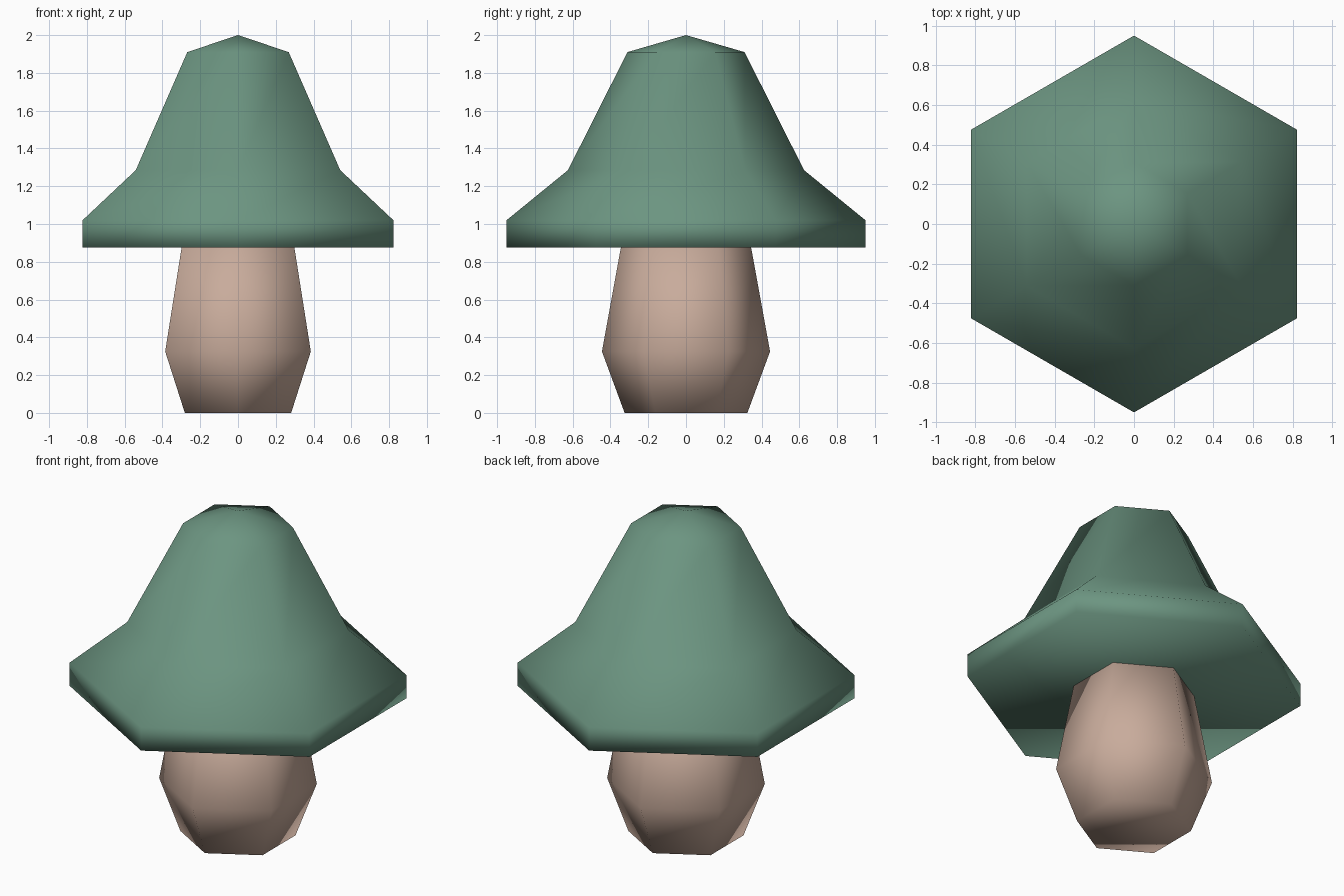
import bpy, bmesh, math

if "Cube" in bpy.data.objects:
    bpy.data.objects.remove(bpy.data.objects["Cube"])


def material(name, rgb):
    m = bpy.data.materials.new(name)
    m.diffuse_color = (*rgb, 1)
    m.use_nodes = True
    m.node_tree.nodes["Principled BSDF"].inputs["Base Color"].default_value = m.diffuse_color
    return m


def lathe(name, profile, mat, apex=None, sides=6):
    """Stack of hexagonal rings (radius, z) with a corner on +y, closed at both ends."""
    bm = bmesh.new()
    rings = []
    for r, z in profile:
        rings.append([bm.verts.new((r * math.sin(-2 * math.pi * i / sides),
                                    r * math.cos(2 * math.pi * i / sides), z))
                      for i in range(sides)])
    for a, b in zip(rings, rings[1:]):
        for i in range(sides):
            j = (i + 1) % sides
            bm.faces.new((a[i], a[j], b[j], b[i]))
    bm.faces.new(rings[0][::-1])
    if apex is None:
        bm.faces.new(rings[-1])
    else:
        tip = bm.verts.new((0, 0, apex))
        for i in range(sides):
            bm.faces.new((rings[-1][i], rings[-1][(i + 1) % sides], tip))
    bmesh.ops.recalc_face_normals(bm, faces=bm.faces)
    for f in bm.faces:
        f.smooth = True
    me = bpy.data.meshes.new(name)
    bm.to_mesh(me)
    bm.free()
    me.materials.append(mat)
    ob = bpy.data.objects.new(name, me)
    bpy.context.collection.objects.link(ob)
    return ob


green = material("cap green", (0.15, 0.30, 0.22))
tan = material("stem tan", (0.58, 0.41, 0.33))

# Stem: bulging near the base, tapering into the cap
lathe("stem", [(0.325, 0), (0.445, 0.325), (0.343, 0.885)], tan)

# Cap: upright rim, flared brim, bell and low pointed top
lathe("cap", [(0.95, 0.875), (0.95, 1.02), (0.625, 1.285), (0.31, 1.91)],
      green, apex=2.0)
